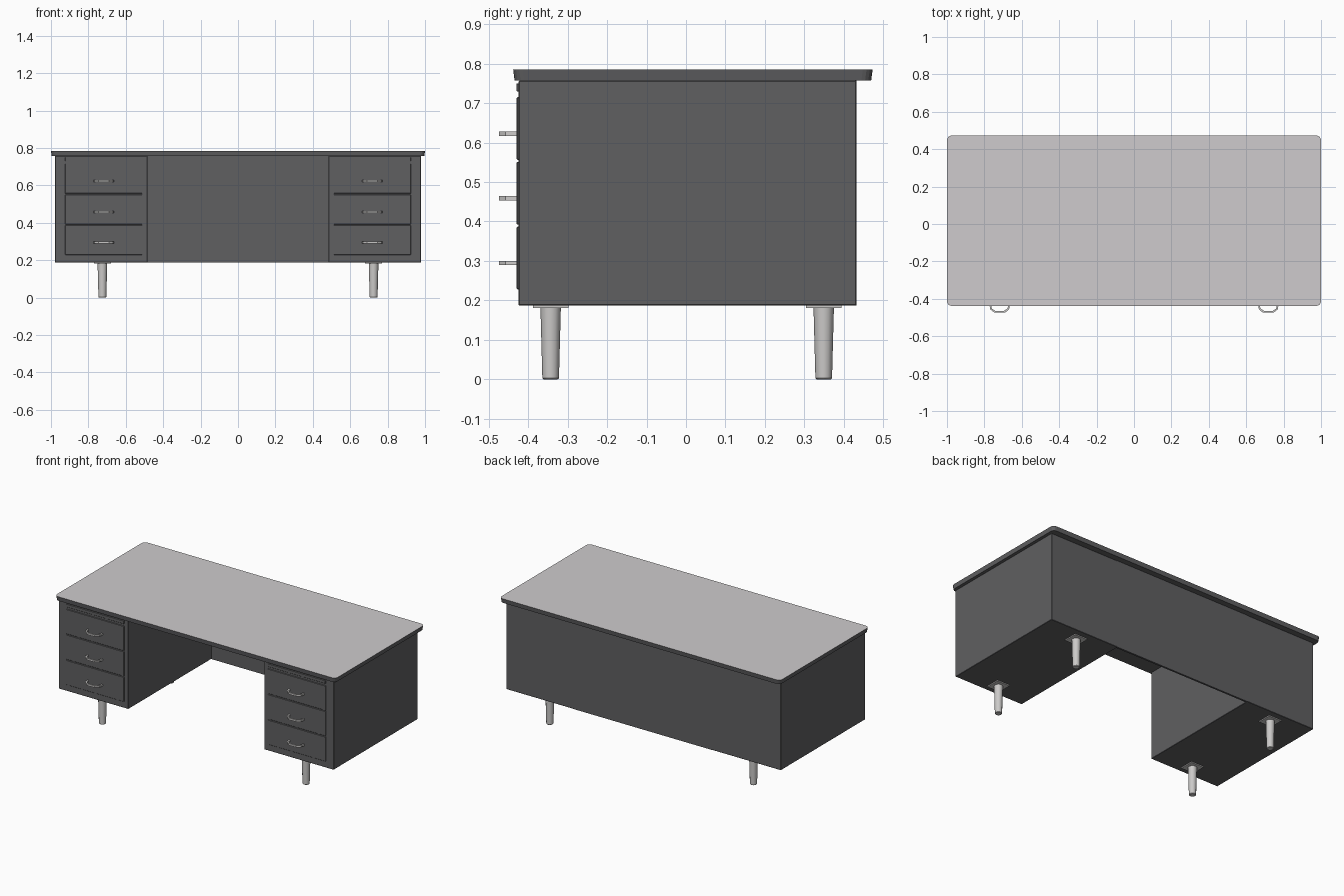
import bpy, bmesh
from mathutils import Vector

cube = bpy.data.objects.get("Cube")
if cube:
    bpy.data.objects.remove(cube, do_unlink=True)


def material(name, color):
    m = bpy.data.materials.new(name)
    m.use_nodes = True
    rgba = (*color, 1)
    m.diffuse_color = rgba
    m.node_tree.nodes["Principled BSDF"].inputs["Base Color"].default_value = rgba
    return m


STEEL = material("dark grey steel", (0.115, 0.115, 0.12))
LAMINATE = material("pale laminate", (0.62, 0.6, 0.61))
METAL = material("brushed metal", (0.6, 0.59, 0.58))


def finish(name, bm, *mats):
    mesh = bpy.data.meshes.new(name)
    bmesh.ops.recalc_face_normals(bm, faces=bm.faces)
    bm.to_mesh(mesh)
    bm.free()
    for m in mats:
        mesh.materials.append(m)
    obj = bpy.data.objects.new(name, mesh)
    bpy.context.collection.objects.link(obj)
    return obj


def box_bm(low, high):
    bm = bmesh.new()
    low, high = Vector(low), Vector(high)
    bmesh.ops.create_cube(bm, size=1)
    for v in bm.verts:
        v.co = (low + high) / 2 + v.co * (high - low)
    return bm


def box(name, xs, ys, zs, mat, bevel=0.0):
    obj = finish(name, box_bm(*zip(xs, ys, zs)), mat)
    if bevel:
        mod = obj.modifiers.new("edge", "BEVEL")
        mod.width, mod.segments = bevel, 1
    return obj


BOTTOM, TOP = 0.187, 0.757
FRONT, BACK = -0.424, 0.432

# Desktop: rounded corners, slightly undercut rim, pale upper face
bm = box_bm((-1, -0.438, TOP), (1, 0.473, 0.785))
corners = [e for e in bm.edges if abs(e.verts[0].co.z - e.verts[1].co.z) > 0.01]
bmesh.ops.bevel(bm, geom=corners, offset=0.025, segments=4, profile=0.5, affect="EDGES")
for v in bm.verts:
    if v.co.z < 0.77:
        v.co.x *= 0.996
        v.co.y *= 0.992
bm.normal_update()
for f in bm.faces:
    f.material_index = 1 if f.normal.z > 0.9 else 0
finish("desktop", bm, STEEL, LAMINATE)

# Back panel closing the kneehole
box("back_panel", (-0.49, 0.49), (BACK - 0.012, BACK), (BOTTOM, TOP), STEEL)


def pull(name, x, z):
    """Shallow bow handle: flat bar bent into a tapered loop."""
    bm = bmesh.new()
    y = FRONT - 0.003
    outer = [(-0.056, y), (-0.05, y - 0.03), (-0.028, y - 0.047)]
    inner = [(-0.046, y), (-0.042, y - 0.025), (-0.024, y - 0.037)]
    outer += [(-a, b) for a, b in reversed(outer)]
    inner += [(-a, b) for a, b in reversed(inner)]
    ring = [bm.verts.new((x + a, b, z - 0.006)) for a, b in outer + inner[::-1]]
    n = len(outer)
    faces = [bm.faces.new((ring[i], ring[i + 1], ring[-2 - i], ring[-1 - i]))
             for i in range(n - 1)]
    new = bmesh.ops.extrude_face_region(bm, geom=faces)["geom"]
    bmesh.ops.translate(bm, vec=(0, 0, 0.011),
                        verts=[g for g in new if isinstance(g, bmesh.types.BMVert)])
    finish(name, bm, METAL)


def leg(name, x, y):
    """Tapered round leg below a thin square mounting plate."""
    box(name + "_plate", (x - 0.045, x + 0.045), (y - 0.045, y + 0.045),
        (BOTTOM - 0.006, BOTTOM + 0.002), METAL)
    bpy.ops.mesh.primitive_cone_add(vertices=12, radius1=0.021, radius2=0.026,
                                    depth=BOTTOM, location=(x, y, BOTTOM / 2))
    obj = bpy.context.object
    obj.name = name
    obj.data.materials.append(METAL)
    mod = obj.modifiers.new("foot", "BEVEL")
    mod.width, mod.segments = 0.003, 1
    bpy.ops.object.shade_smooth_by_angle(angle=0.7)


for side, s in (("left", 1), ("right", -1)):
    def span(a, b):
        return tuple(sorted((s * a, s * b)))

    # Pedestal carcass
    box(side + "_pedestal", span(0.484, 0.978), (FRONT, BACK), (BOTTOM, TOP), STEEL, 0.002)

    # Pull-out writing board above the drawers
    box(side + "_writing_board", span(0.512, 0.924), (FRONT - 0.006, FRONT + 0.01),
        (0.729, 0.75), STEEL, 0.002)

    # Drawer fronts with pulls
    for i in range(3):
        z = 0.228 + i * 0.164
        box(f"{side}_drawer_{i + 1}", span(0.512, 0.924), (FRONT - 0.005, FRONT + 0.01),
            (z, z + 0.159), STEEL, 0.002)
        pull(f"{side}_pull_{i + 1}", s * 0.718, z + 0.067)

    # Legs
    for end, y in (("front", -0.343), ("back", 0.349)):
        leg(f"{side}_{end}_leg", s * 0.725, y)
